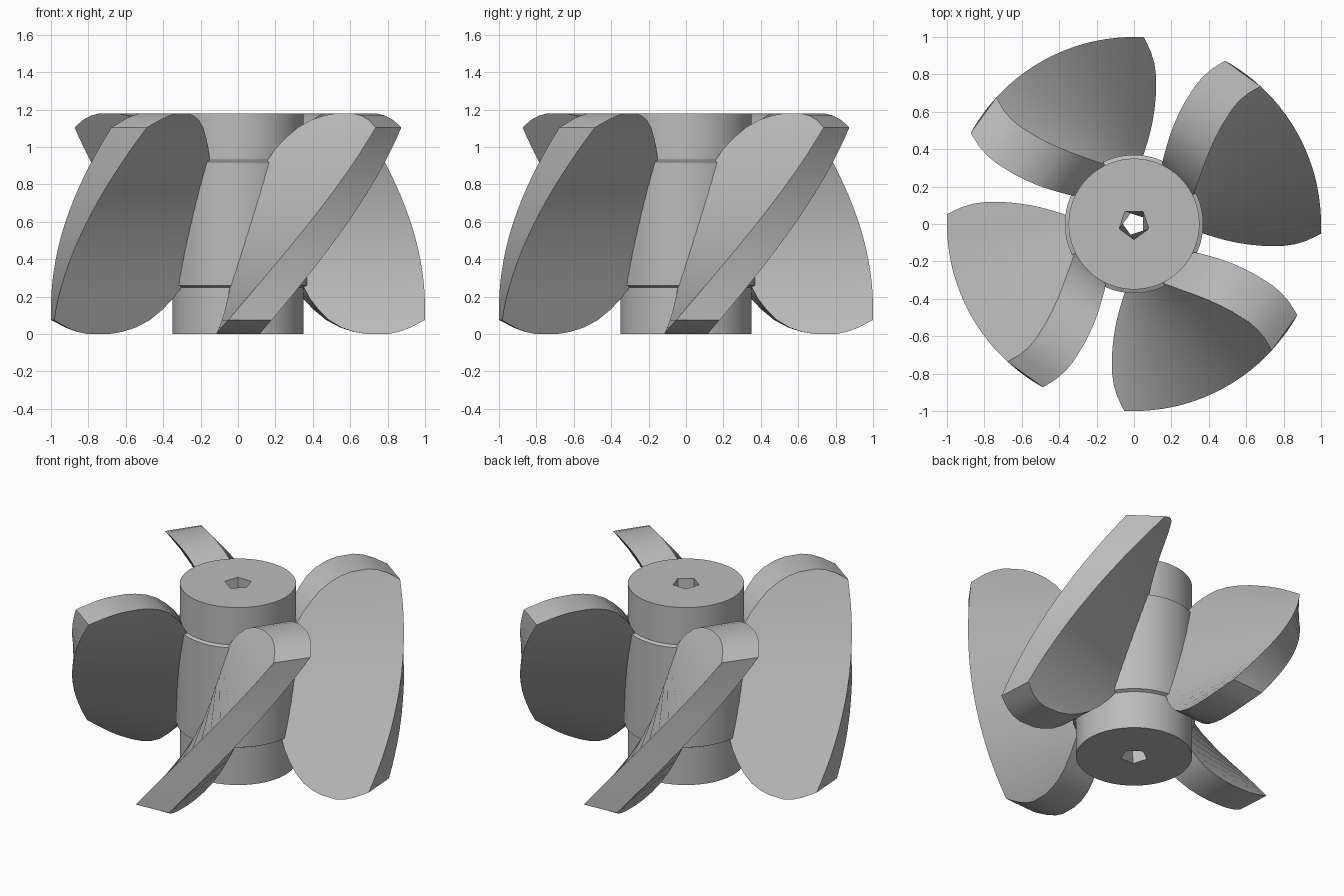
import bpy, bmesh, math

cube = bpy.data.objects.get("Cube")
if cube:
    bpy.data.objects.remove(cube, do_unlink=True)

HEIGHT = 1.18
TWIST = math.radians(49)      # blade rotation per unit of height
HALF_THICK = 0.117
TIP = 0.993

metal = bpy.data.materials.new("grey metal")
metal.use_nodes = True
colour = (0.5, 0.5, 0.5, 1)
metal.diffuse_color = colour
metal.node_tree.nodes["Principled BSDF"].inputs["Base Color"].default_value = colour


def finish(bm, name, angle=30):
    bmesh.ops.recalc_face_normals(bm, faces=bm.faces)
    mesh = bpy.data.meshes.new(name)
    bm.to_mesh(mesh)
    bm.free()
    mesh.materials.append(metal)
    obj = bpy.data.objects.new(name, mesh)
    bpy.context.collection.objects.link(obj)
    bpy.ops.object.select_all(action='DESELECT')
    obj.select_set(True)
    bpy.context.view_layer.objects.active = obj
    bpy.ops.object.shade_smooth_by_angle(angle=math.radians(angle))
    return obj


def ring(bm, count, radius, z, start=0.0):
    return [bm.verts.new((radius * math.cos(start + math.tau * i / count),
                          radius * math.sin(start + math.tau * i / count), z))
            for i in range(count)]


def bridge(bm, a, b):
    n = len(a)
    for i in range(n):
        j = (i + 1) % n
        bm.faces.new((a[i], a[j], b[j], b[i]))


def loop_edges(bm, loop):
    return [bm.edges.get((loop[i - 1], loop[i])) for i in range(len(loop))]


# Hub: cylinder with a raised middle band and a twisted five-sided bore
bm = bmesh.new()
profile = [(0.35, 0), (0.35, 0.25), (0.37, 0.26), (0.37, 0.92), (0.35, 0.93), (0.35, HEIGHT)]
outer = [ring(bm, 64, r, z) for r, z in profile]
for low, high in zip(outer, outer[1:]):
    bridge(bm, low, high)
bore_low = ring(bm, 5, 0.083, 0, math.radians(-126))
bore_high = ring(bm, 5, 0.083, HEIGHT, math.radians(-90))
bridge(bm, bore_low, bore_high)
for rim, bore in ((outer[0], bore_low), (outer[-1], bore_high)):
    bmesh.ops.triangle_fill(bm, use_beauty=True,
                            edges=loop_edges(bm, rim) + loop_edges(bm, bore))
finish(bm, "hub")

# Blade outline as (height, inner radius, outer radius), mirrored top to bottom
end_rows = [(0, 0.69, 0.80), (0.012, 0.62, 0.86), (0.035, 0.55, 0.92), (0.075, 0.48, TIP),
            (0.13, 0.42, TIP), (0.19, 0.37, TIP), (0.25, 0.335, TIP)]
middle = [(0.25 + 0.68 * i / 10, 0.31, TIP) for i in range(1, 10)]
rows = end_rows + middle + [(HEIGHT - z, a, b) for z, a, b in reversed(end_rows)]

# Four helical blades of constant thickness
for k, side in enumerate(("front", "left", "back", "right")):
    bm = bmesh.new()
    sections = []
    for z, inner, tip in rows:
        ang = math.radians(-90 + 90 * k) + TWIST * z
        c, s = math.cos(ang), math.sin(ang)
        sections.append([bm.verts.new((r * c - t * s, r * s + t * c, z))
                         for r, t in ((inner, -HALF_THICK), (tip, -HALF_THICK),
                                      (tip, HALF_THICK), (inner, HALF_THICK))])
    for low, high in zip(sections, sections[1:]):
        bridge(bm, low, high)
    bm.faces.new(sections[0])
    bm.faces.new(sections[-1])
    finish(bm, side + "_blade")
